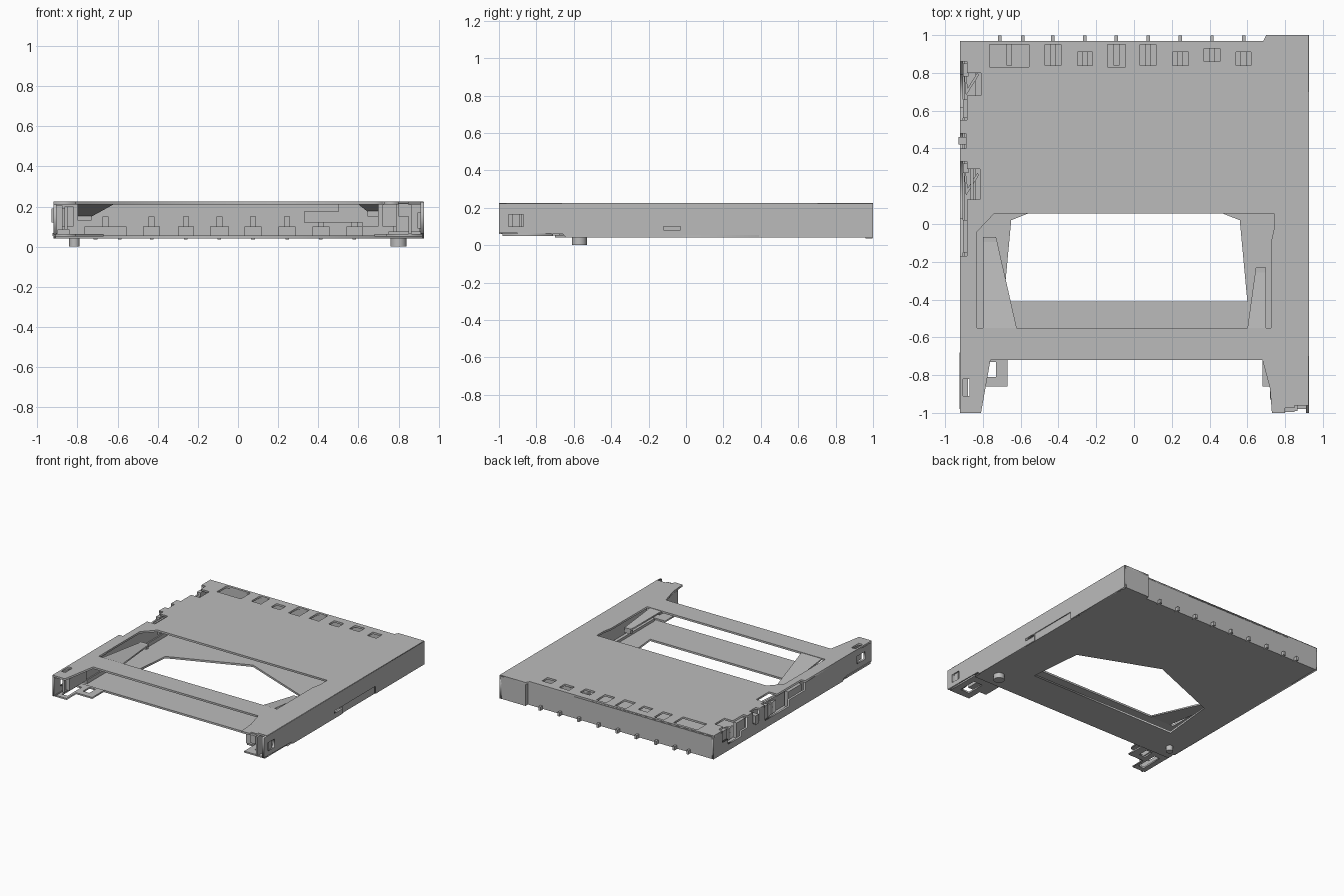
import bpy, bmesh, math
from mathutils import Matrix

cube = bpy.data.objects.get("Cube")
if cube:
    bpy.data.objects.remove(cube, do_unlink=True)

metal = bpy.data.materials.new("light_grey")
metal.use_nodes = True
GREY = (0.5, 0.5, 0.5, 1)
metal.diffuse_color = GREY
metal.node_tree.nodes["Principled BSDF"].inputs["Base Color"].default_value = GREY

AXES = {"xy": Matrix.Identity(3),
        "yz": Matrix(((0, 0, 1), (1, 0, 0), (0, 1, 0))),
        "xz": Matrix(((1, 0, 0), (0, 0, -1), (0, 1, 0)))}


def link(name, mesh):
    ob = bpy.data.objects.new(name, mesh)
    bpy.context.collection.objects.link(ob)
    mesh.materials.clear()
    mesh.materials.append(metal)
    return ob


def rect(a0, a1, b0, b1):
    return [(a0, b0), (a1, b0), (a1, b1), (a0, b1)]


def plate(name, loops, lo, hi, plane="xy"):
    """Sheet with holes: first loop is the outline, the rest are cut-outs."""
    cu = bpy.data.curves.new(name, "CURVE")
    cu.dimensions, cu.fill_mode = "2D", "BOTH"
    cu.extrude = (hi - lo) / 2
    for loop in loops:
        sp = cu.splines.new("POLY")
        sp.points.add(len(loop) - 1)
        for p, (a, b) in zip(sp.points, loop):
            p.co = (a, b, 0, 1)
        sp.use_cyclic_u = True
    tmp = bpy.data.objects.new(name + "_tmp", cu)
    bpy.context.collection.objects.link(tmp)
    dg = bpy.context.evaluated_depsgraph_get()
    mesh = bpy.data.meshes.new_from_object(tmp.evaluated_get(dg))
    bpy.data.objects.remove(tmp, do_unlink=True)
    mid = (lo + hi) / 2 * (-1 if plane == "xz" else 1)
    mesh.transform(AXES[plane].to_4x4() @ Matrix.Translation((0, 0, mid)))
    return link(name, mesh)


def box(name, x0, x1, y0, y1, z0, z1):
    bm = bmesh.new()
    bmesh.ops.create_cube(bm, size=1)
    for v in bm.verts:
        v.co = ((x0 + x1) / 2 + v.co.x * (x1 - x0), (y0 + y1) / 2 + v.co.y * (y1 - y0),
                (z0 + z1) / 2 + v.co.z * (z1 - z0))
    mesh = bpy.data.meshes.new(name)
    bm.to_mesh(mesh)
    bm.free()
    return link(name, mesh)


def post(name, x, y, r, z0, z1):
    bm = bmesh.new()
    bmesh.ops.create_cone(bm, cap_ends=True, segments=24, radius1=r, radius2=r, depth=z1 - z0,
                          matrix=Matrix.Translation((x, y, (z0 + z1) / 2)))
    mesh = bpy.data.meshes.new(name)
    bm.to_mesh(mesh)
    bm.free()
    ob = link(name, mesh)
    for p in mesh.polygons:
        p.use_smooth = abs(p.normal.z) < 0.5


# Contact windows: centre x, width, y range
contacts = [(-.66, .21, .83, .95), (-.43, .085, .84, .95), (-.26, .08, .84, .91),
            (-.093, .095, .83, .95), (.075, .085, .84, .95), (.245, .085, .84, .91),
            (.413, .085, .86, .93), (.58, .08, .84, .91)]

# Top cover with main opening, contact windows and side notches
outline = [(-.92, -1), (-.81, -1), (-.76, -.72), (.68, -.72), (.72, -.87), (.73, -1),
           (.80, -1), (.80, -.975), (.85, -.975), (.85, -.96), (.925, -.96), (.925, 1), (.70, 1),
           (.685, .97), (-.92, .97), (-.92, .86), (-.885, .86), (-.885, .80), (-.81, .80),
           (-.81, .68), (-.885, .68), (-.885, .55), (-.92, .55), (-.92, .48), (-.89, .48),
           (-.89, .40), (-.92, .40), (-.92, .33), (-.885, .33), (-.885, .29), (-.815, .29),
           (-.815, .13), (-.885, .13), (-.885, -.17), (-.92, -.17)]
opening = [(-.83, -.55), (-.80, -.55), (-.62, -.55), (.60, -.55), (.725, -.55), (.725, -.1),
           (.74, -.03), (.74, .055), (-.74, .055), (-.83, -.04)]
plate("top_cover", [outline, opening, rect(-.905, -.87, -.91, -.82)]
      + [rect(x - w / 2, x + w / 2, a, b) for x, w, a, b in contacts], .21, .225)

# Spring arms bent down into the opening, hinged at the front strip
def spring_arm(name, pts, drop, tip_y):
    ob = plate(name, [pts], .21, .222)
    for v in ob.data.vertices:
        v.co.z -= drop * (v.co.y + .55) / (tip_y + .55)


spring_arm("right_spring_arm", [(-.80, -.555), (-.62, -.555), (-.73, -.07), (-.80, -.07)], .06, -.07)
spring_arm("left_spring_arm", [(.60, -.555), (.70, -.555), (.70, -.23), (.645, -.23)], .035, -.23)
box("right_arm_lip", -.80, -.73, -.095, -.07, .13, .165)
box("left_arm_lip", .645, .70, -.26, -.23, .15, .19)

# Floor with the peaked window
plate("floor", [rect(-.91, .92, -.70, .96),
                [(-.69, -.41), (.60, -.41), (.56, .02), (-.05, .26), (-.65, .02)]], .04, .055)

# Front feet
plate("right_foot", [[(-.91, -.71), (-.91, -.98), (-.81, -.98), (-.81, -.86), (-.67, -.86), (-.67, -.71)],
                     rect(-.785, -.73, -.81, -.73), rect(-.88, -.83, -.94, -.76)], .05, .062)
plate("left_foot", [[(.92, -.71), (.92, -.98), (.74, -.98), (.74, -.86), (.68, -.86), (.68, -.71)],
                    rect(.79, .87, -.92, -.77)], .05, .062)

# Left side wall with slot, flap recess and front window
plate("left_wall", [[(-1, .065), (-.66, .06), (-.64, .04), (-.02, .04), (-.02, .10), (.39, .10),
                     (.39, .04), (1, .04), (1, .222), (-1, .222)],
                    rect(-.12, -.03, .08, .10), rect(-.95, -.87, .10, .165)], .91, .927, "yz")
box("left_wall_flap", .905, .92, -.03, .40, .04, .105)
box("left_wall_catch", .895, .918, -.93, -.89, .09, .17)

# Right side wall, stepped down at the latch cut-outs
plate("right_wall", [[(-1, .06), (-.66, .06), (-.64, .04), (.97, .04), (.97, .222), (.86, .222),
                      (.86, .13), (.79, .13), (.79, .09), (.62, .09), (.62, .13), (.55, .13),
                      (.55, .222), (.48, .222), (.48, .13), (.40, .13), (.40, .222), (.33, .222),
                      (.33, .10), (.03, .10), (.03, .15), (-.17, .15), (-.17, .222), (-1, .222)],
                     rect(-.92, -.82, .11, .17)], -.92, -.905, "yz")
box("right_wall_flange", -.925, -.90, -.98, -.68, .052, .068)

# Latches along the right side
box("latch_tab", -.93, -.87, .42, .46, .12, .19)
for i, (y0, y1) in enumerate([(.56, .66), (.78, .85), (-.15, .02), (.27, .32)]):
    box(f"latch_block_{i}", -.905, -.875, y0, y1, .06, .205)
for name, yc in (("rear_hook", .74), ("middle_hook", .21)):
    plate(name, [[(-.89, yc - .06), (-.82, yc + .05), (-.83, yc + .06), (-.88, yc - .02),
                  (-.89, yc + .06), (-.90, yc + .06)]], .10, .19)

# Inner guide rails
box("right_rail", -.90, -.84, -.68, .90, .055, .085)
box("right_rail_top", -.865, -.85, -.95, .50, .085, .20)
box("left_rail", .75, .91, -.68, .95, .055, .075)
box("left_rail_wall", .775, .79, -.62, .90, .075, .205)
box("left_front_block", .72, .79, -.93, -.70, .10, .21)
box("left_front_clip", .80, .85, -.995, -.96, .15, .215)
box("left_front_cheek", .85, .865, -.99, -.88, .062, .21)
box("right_front_cheek", -.86, -.82, -.93, -.72, .10, .20)
plate("stepped_insulator", [[(.33, .12), (.62, .12), (.62, .10), (.70, .10), (.70, .21),
                             (.50, .21), (.50, .175), (.33, .175)]], .72, .80, "xz")

# Rear wall with the raised corner plate
box("rear_wall", -.92, .92, .955, .97, .04, .222)
box("rear_corner_plate", .70, .927, .97, 1.0, .04, .222)

# Spring contacts and their solder pins
for i, (x, w, a, b) in enumerate(contacts):
    box(f"contact_block_{i}", x - w / 2, x + w / 2, .82, .955, .055, .10)
    box(f"contact_stem_{i}", x - .015, x + .015, .84, .955, .10, .15)
for i, x in enumerate([-.71, -.59] + [c[0] for c in contacts[1:]]):
    box(f"solder_pin_{i}", x - .009, x + .009, .96, .998, .035, .065)

# Locating posts under the floor
post("right_locating_post", -.815, -.57, .026, 0, .05)
post("left_locating_post", .80, -.57, .04, 0, .05)
